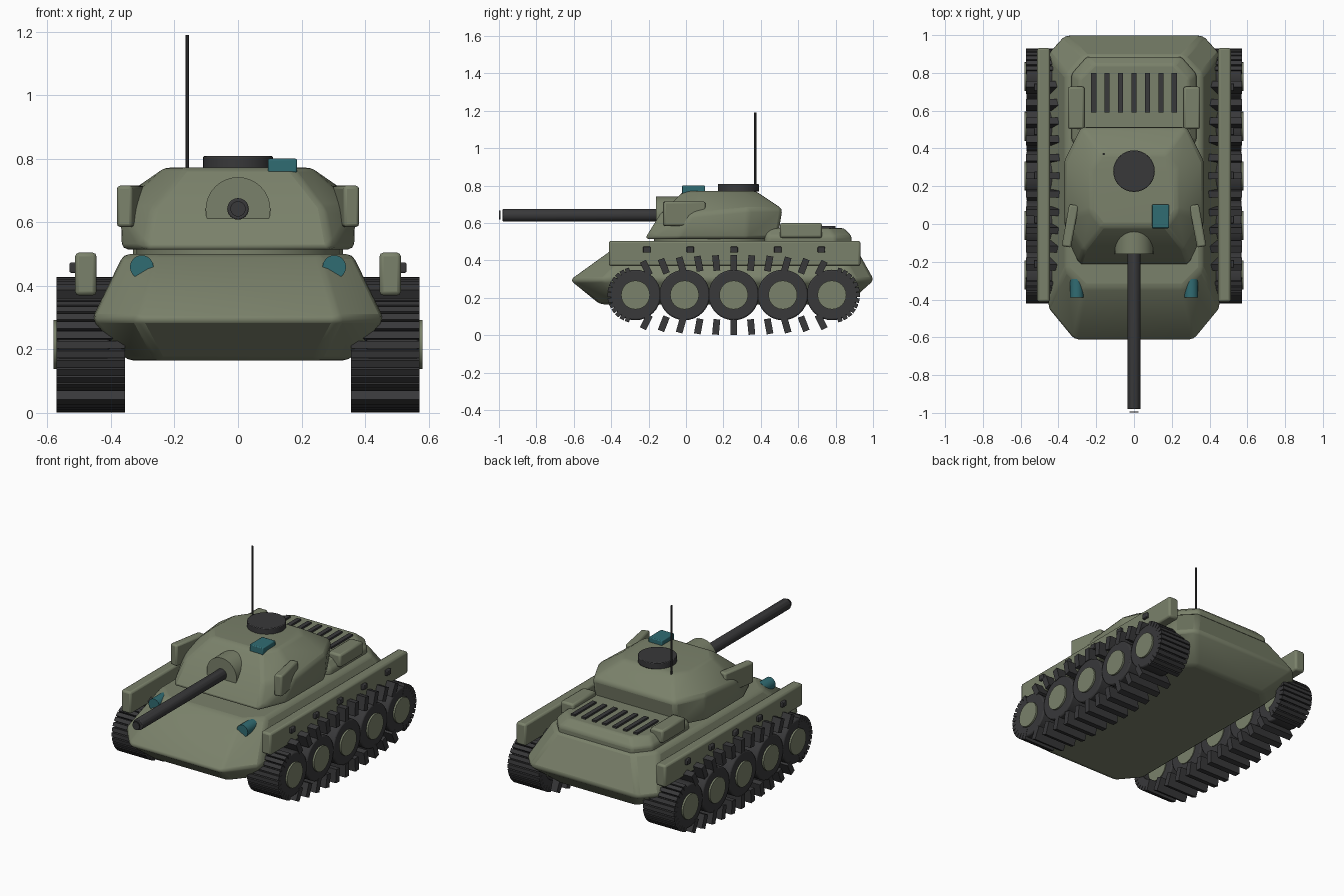
import bpy, bmesh, math
from mathutils import Matrix, Vector

cube = bpy.data.objects.get("Cube")
if cube:
    bpy.data.objects.remove(cube, do_unlink=True)


def material(name, rgb):
    m = bpy.data.materials.new(name)
    m.use_nodes = True
    m.diffuse_color = (*rgb, 1)
    m.node_tree.nodes["Principled BSDF"].inputs["Base Color"].default_value = (*rgb, 1)
    return m


OLIVE = material("olive paint", (0.195, 0.22, 0.145))
DARK = material("dark rubber", (0.04, 0.04, 0.042))
TEAL = material("teal glass", (0.03, 0.15, 0.17))


def finish(name, bm, mat, bevel=0.0, segments=2):
    mesh = bpy.data.meshes.new(name)
    bmesh.ops.recalc_face_normals(bm, faces=bm.faces)
    bm.to_mesh(mesh)
    bm.free()
    mesh.materials.append(mat)
    obj = bpy.data.objects.new(name, mesh)
    bpy.context.collection.objects.link(obj)
    if bevel:
        mod = obj.modifiers.new("bevel", "BEVEL")
        mod.width = bevel
        mod.segments = segments
        mod.limit_method = "ANGLE"
        mod.angle_limit = math.radians(15)
    bpy.ops.object.select_all(action="DESELECT")
    obj.select_set(True)
    bpy.context.view_layer.objects.active = obj
    bpy.ops.object.shade_smooth_by_angle(angle=math.radians(30))
    return obj


def add_box(bm, center, size, rot=Matrix()):
    mat = Matrix.Translation(center) @ rot @ Matrix.Diagonal((*size, 1))
    bmesh.ops.create_cube(bm, size=1, matrix=mat)


def box(name, center, size, mat, bevel=0.0, turn=0.0):
    bm = bmesh.new()
    add_box(bm, center, size, Matrix.Rotation(turn, 4, "Z"))
    return finish(name, bm, mat, bevel)


def cylinder(name, center, radius, depth, axis, mat, sides=24, bevel=0.0):
    bm = bmesh.new()
    turn = {"X": Matrix.Rotation(math.pi / 2, 4, "Y"),
            "Y": Matrix.Rotation(math.pi / 2, 4, "X"), "Z": Matrix()}[axis]
    bmesh.ops.create_cone(bm, cap_ends=True, segments=sides, radius1=radius, radius2=radius,
                          depth=depth, matrix=Matrix.Translation(center) @ turn)
    return finish(name, bm, mat, bevel)


def octagon(half, front, rear, cut_f, cut_r, zf, zr=None):
    """Plan outline with cut corners; cuts are (x, y) sizes."""
    zr = zf if zr is None else zr
    pts = []
    for s in (-1, 1):
        pts += [(s * (half - cut_f[0]), front, zf), (s * half, front + cut_f[1], zf),
                (s * half, rear - cut_r[1], zr), (s * (half - cut_r[0]), rear, zr)]
    return pts


def faceted(name, rings, mat, bevel):
    bm = bmesh.new()
    for ring in rings:
        for p in ring:
            bm.verts.new(p)
    bmesh.ops.convex_hull(bm, input=bm.verts)
    bmesh.ops.dissolve_limit(bm, angle_limit=math.radians(3), verts=bm.verts, edges=bm.edges)
    return finish(name, bm, mat, bevel)


# Hull, engine deck and turret
faceted("hull", [
    octagon(0.35, -0.46, 0.86, (0.10, 0.12), (0.10, 0.10), 0.165),
    octagon(0.46, -0.62, 1.005, (0.14, 0.17), (0.09, 0.10), 0.295),
    octagon(0.36, -0.335, 0.89, (0.10, 0.10), (0.10, 0.10), 0.50)], OLIVE, 0.02)
faceted("engine_deck", [
    octagon(0.33, 0.42, 0.885, (0.02, 0.02), (0.08, 0.09), 0.47),
    octagon(0.33, 0.42, 0.885, (0.02, 0.02), (0.08, 0.09), 0.53),
    octagon(0.29, 0.42, 0.845, (0.02, 0.02), (0.08, 0.08), 0.572)], OLIVE, 0.012)
cylinder("turret_ring", (0, 0.15, 0.505), 0.32, 0.05, "Z", OLIVE, 32)
faceted("turret", [
    octagon(0.365, -0.22, 0.49, (0.07, 0.17), (0.09, 0.17), 0.515),
    octagon(0.37, -0.14, 0.515, (0.10, 0.17), (0.09, 0.18), 0.645, 0.675),
    octagon(0.23, -0.01, 0.37, (0.06, 0.08), (0.06, 0.08), 0.772)], OLIVE, 0.018)

# Gun
cylinder("gun_mantlet", (0, -0.06, 0.64), 0.102, 0.20, "Y", OLIVE, 32)
cylinder("gun_barrel", (0, -0.53, 0.642), 0.034, 0.90, "Y", DARK, 24, 0.004)
cylinder("muzzle_disc", (0, -0.995, 0.642), 0.024, 0.007, "Y", DARK, 24)

# Turret fittings
cylinder("hatch", (0, 0.28, 0.788), 0.11, 0.04, "Z", DARK, 32, 0.004)
box("periscope", (0.14, 0.04, 0.778), (0.092, 0.125, 0.044), TEAL, 0.005)
cylinder("antenna", (-0.16, 0.37, 0.965), 0.006, 0.45, "Z", DARK, 10)

# Engine vents
bm = bmesh.new()
for i in range(-3, 4):
    add_box(bm, (i * 0.071, 0.695, 0.57), (0.027, 0.21, 0.026))
finish("engine_vents", bm, DARK)

# Running gear and fittings, once for each side
wheel_y = [-0.27 + 0.2625 * i for i in range(5)]
MID, END, AXLE = 0.255, 0.525, 0.215
for s, side in ((1, "left"), (-1, "right")):
    box(f"{side}_skirt", (s * 0.479, 0.26, 0.437), (0.067, 1.345, 0.135), OLIVE, 0.012)
    box(f"{side}_turret_box", (s * 0.338, -0.01, 0.65), (0.05, 0.225, 0.13), OLIVE, 0.01, s * 0.18)
    box(f"{side}_deck_box", (s * 0.306, 0.615, 0.56), (0.088, 0.225, 0.08), OLIVE, 0.012)
    cylinder(f"{side}_headlight", (s * 0.303, -0.34, 0.459), 0.037, 0.10, "Y", TEAL, 24)

    bm = bmesh.new()
    for i in range(5):
        add_box(bm, (s * 0.517, -0.21 + i * 0.2335, 0.457), (0.026, 0.04, 0.032))
    finish(f"{side}_skirt_bolts", bm, DARK, 0.004)

    for i, y in enumerate(wheel_y):
        cylinder(f"{side}_tire_{i + 1}", (s * 0.487, y, AXLE), 0.135, 0.164, "X", DARK, 32, 0.008)
        cylinder(f"{side}_hub_{i + 1}", (s * 0.49, y, AXLE), 0.077, 0.18, "X", OLIVE, 24)

    # Track pads: arched upper and lower runs, then a wrap round each end wheel
    pads = []
    for v in (1, -1):
        for k in range(-5, 6):
            t = k * 0.0935
            rise = 0.172 - 0.13 * t * t
            pads.append((MID + t, AXLE + v * rise, -v * t, 0.082, 0.036))
    for e in (1, -1):
        for k in range(13):
            a = math.radians(-72 + 12 * k)
            pads.append((MID + e * (END + 0.115 * math.cos(a)), AXLE + 0.115 * math.sin(a),
                         e * (a - math.pi / 2), 0.07, 0.024))
    bm = bmesh.new()
    for y, z, tilt, height, width in pads:
        add_box(bm, (s * 0.463, y, z), (0.215, width, height), Matrix.Rotation(tilt, 4, "X"))
    finish(f"{side}_track", bm, DARK)
